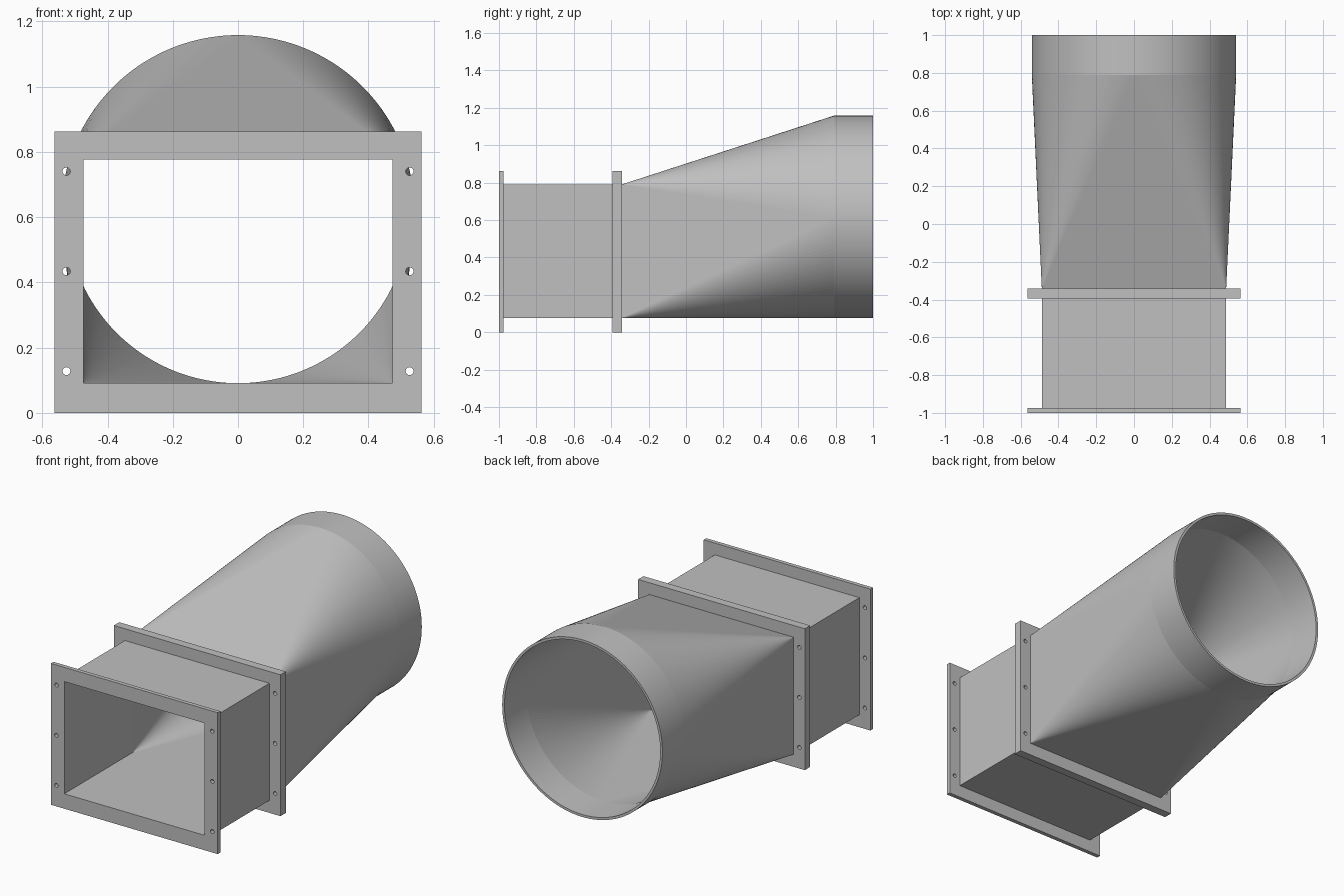
import bpy, bmesh, math
from mathutils import Matrix, Vector

cube = bpy.data.objects.get("Cube")
if cube:
    bpy.data.objects.remove(cube, do_unlink=True)

# Main dimensions
FLANGE_X, FLANGE_H = 0.563, 0.863
DUCT_X, DUCT_Z, DUCT_MID = 0.488, 0.3575, 0.4335
WALL = 0.015
RADIUS, ROUND_MID = 0.541, 0.617
MID_FRONT, MID_BACK = -0.394, -0.342
COLLAR_Y = 0.79
SEGMENTS = 160

steel = bpy.data.materials.new("galvanised grey")
steel.use_nodes = True
grey = (0.53, 0.53, 0.53, 1)
steel.diffuse_color = grey
steel.node_tree.nodes["Principled BSDF"].inputs["Base Color"].default_value = grey


def finish(name, bm):
    bmesh.ops.recalc_face_normals(bm, faces=bm.faces)
    mesh = bpy.data.meshes.new(name)
    bm.to_mesh(mesh)
    bm.free()
    mesh.materials.append(steel)
    obj = bpy.data.objects.new(name, mesh)
    bpy.context.collection.objects.link(obj)
    return obj


def activate(obj):
    bpy.ops.object.select_all(action='DESELECT')
    obj.select_set(True)
    bpy.context.view_layer.objects.active = obj


def add_box(bm, hx, y0, y1, z0, z1):
    m = Matrix.Translation((0, (y0 + y1) / 2, (z0 + z1) / 2))
    bmesh.ops.create_cube(bm, size=1, matrix=m @ Matrix.Diagonal((2 * hx, y1 - y0, z1 - z0, 1)))


def rect(y, inset):
    # Corners run counter-clockwise from the upper +x one
    return [Vector((sx * (DUCT_X - inset), y, DUCT_MID + sz * (DUCT_Z - inset)))
            for sx, sz in ((1, 1), (-1, 1), (-1, -1), (1, -1))]


def circle(y, inset):
    r = RADIUS - inset
    return [Vector((r * math.cos(a), y, ROUND_MID + r * math.sin(a)))
            for a in (2 * math.pi * i / SEGMENTS for i in range(SEGMENTS))]


def bridge(bm, a, b):
    n = len(a)
    for i in range(n):
        j = (i + 1) % n
        bm.faces.new((a[i], a[j], b[j], b[i]))


def square_to_round(bm, corners, ring):
    # One cone fan per corner, with a flat triangle between neighbouring corners
    n, q = len(ring), len(ring) // 4
    for c in range(4):
        for i in range(c * q, (c + 1) * q):
            bm.faces.new((corners[c], ring[i], ring[(i + 1) % n]))
        bm.faces.new((corners[c], corners[(c + 1) % 4], ring[(c + 1) * q % n]))


def walled_tube(name, start, end, skin):
    # Outer and inner skins closed by a rim at each end
    bm = bmesh.new()
    s_out, s_in, e_out, e_in = ([bm.verts.new(p) for p in profile(y, inset)]
                                for profile, y in (start, end) for inset in (0, WALL))
    skin(bm, s_out, e_out)
    skin(bm, s_in, e_in)
    bridge(bm, s_out, s_in)
    bridge(bm, e_out, e_in)
    return finish(name, bm)


def flange(name, y0, y1):
    bm = bmesh.new()
    add_box(bm, FLANGE_X, y0, y1, 0, FLANGE_H)
    plate = finish(name, bm)
    # Window and bolt holes are cut through the plate
    bm = bmesh.new()
    hz = DUCT_Z - WALL
    add_box(bm, DUCT_X - WALL, y0 - 0.1, y1 + 0.1, DUCT_MID - hz, DUCT_MID + hz)
    for x in (-0.526, 0.526):
        for z in (0.128, 0.434, 0.74):
            bmesh.ops.create_cone(bm, cap_ends=True, segments=24, radius1=0.012, radius2=0.012,
                                  depth=0.3, matrix=Matrix.Translation((x, (y0 + y1) / 2, z))
                                  @ Matrix.Rotation(math.pi / 2, 4, 'X'))
    cutter = finish(name + "_cutter", bm)
    cutter.hide_render = True
    mod = plate.modifiers.new("openings", 'BOOLEAN')
    mod.operation, mod.solver, mod.object = 'DIFFERENCE', 'EXACT', cutter
    activate(plate)
    bpy.ops.object.modifier_apply(modifier=mod.name)
    bpy.data.objects.remove(cutter, do_unlink=True)


flange("front_flange", -1, -0.975)
flange("middle_flange", MID_FRONT, MID_BACK)
walled_tube("square_duct", (rect, -0.975), (rect, MID_FRONT), bridge)
walled_tube("square_to_round_transition", (rect, MID_BACK), (circle, COLLAR_Y), square_to_round)
collar = walled_tube("round_collar", (circle, COLLAR_Y), (circle, 1), bridge)
activate(collar)
bpy.ops.object.shade_smooth_by_angle(angle=math.radians(30))
